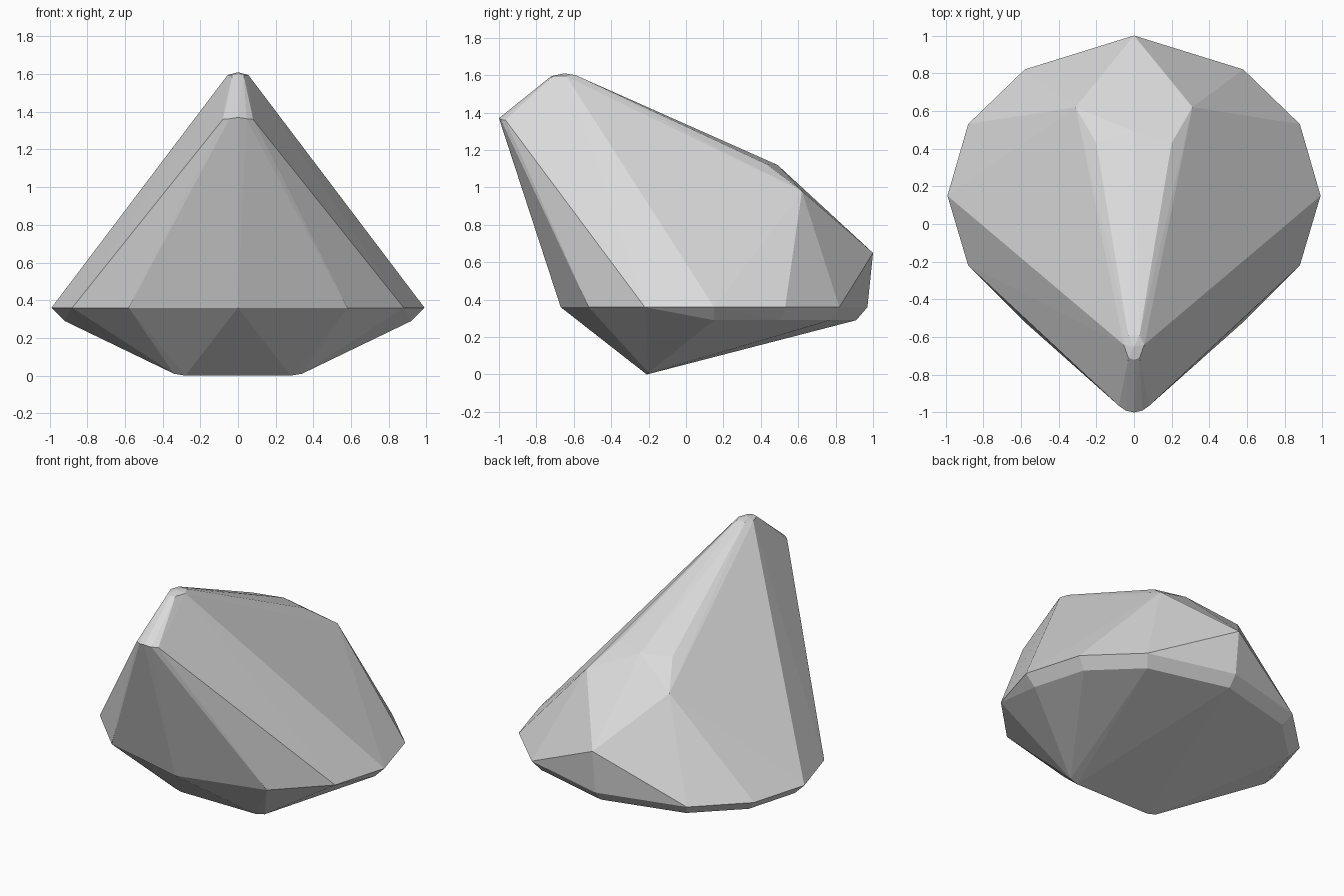
import bpy
import bmesh

# Remove the default cube
cube = bpy.data.objects.get("Cube")
if cube:
    bpy.data.objects.remove(cube, do_unlink=True)

# Single stone colour
stone = bpy.data.materials.new("light_grey_stone")
stone.use_nodes = True
grey = (0.7, 0.7, 0.7, 1.0)
stone.diffuse_color = grey
stone.node_tree.nodes["Principled BSDF"].inputs["Base Color"].default_value = grey

# Half outlines; every point off the centre plane is mirrored
girdle = [(0, -0.67), (0.58, -0.52), (0.88, -0.22), (0.99, 0.15),
          (0.88, 0.53), (0.58, 0.82), (0, 0.97)]
lower_girdle = [(0.92, 0.15), (0.82, 0.5), (0.54, 0.77), (0, 0.91)]
keel = [(0.34, -0.2, 0.01), (0.28, -0.21, 0)]
peak = [(0, -0.72, 1.595), (0.03, -0.71, 1.595), (0.055, -0.64, 1.595),
        (0.03, -0.59, 1.6), (0, -0.65, 1.61)]
nose = [(0, -1.0, 1.37), (0.045, -0.99, 1.363), (0.08, -0.965, 1.36)]
back_ridge = [(0, 0.49, 1.12), (0.2, 0.43, 1.125),
              (0.31, 0.62, 0.98), (0, 1.0, 0.65)]

corners = [(x, y, 0.36) for x, y in girdle]
corners += [(x, y, 0.29) for x, y in lower_girdle]
corners += keel + peak + nose + back_ridge

# Wrap the corners in a faceted skin
bm = bmesh.new()
for x, y, z in corners:
    for side in ((1, -1) if x else (1,)):
        bm.verts.new((x * side, y, z))
hull = bmesh.ops.convex_hull(bm, input=bm.verts[:], use_existing_faces=False)
loose = {v for v in hull["geom_interior"] + hull["geom_unused"]
         if isinstance(v, bmesh.types.BMVert)}
if loose:
    bmesh.ops.delete(bm, geom=list(loose), context='VERTS')

# Merge flat neighbours into clean facets
bmesh.ops.dissolve_limit(bm, angle_limit=0.005, verts=bm.verts[:], edges=bm.edges[:])
bmesh.ops.recalc_face_normals(bm, faces=bm.faces[:])

mesh = bpy.data.meshes.new("faceted_rock")
bm.to_mesh(mesh)
bm.free()
mesh.materials.append(stone)
rock = bpy.data.objects.new("faceted_rock", mesh)
bpy.context.scene.collection.objects.link(rock)
